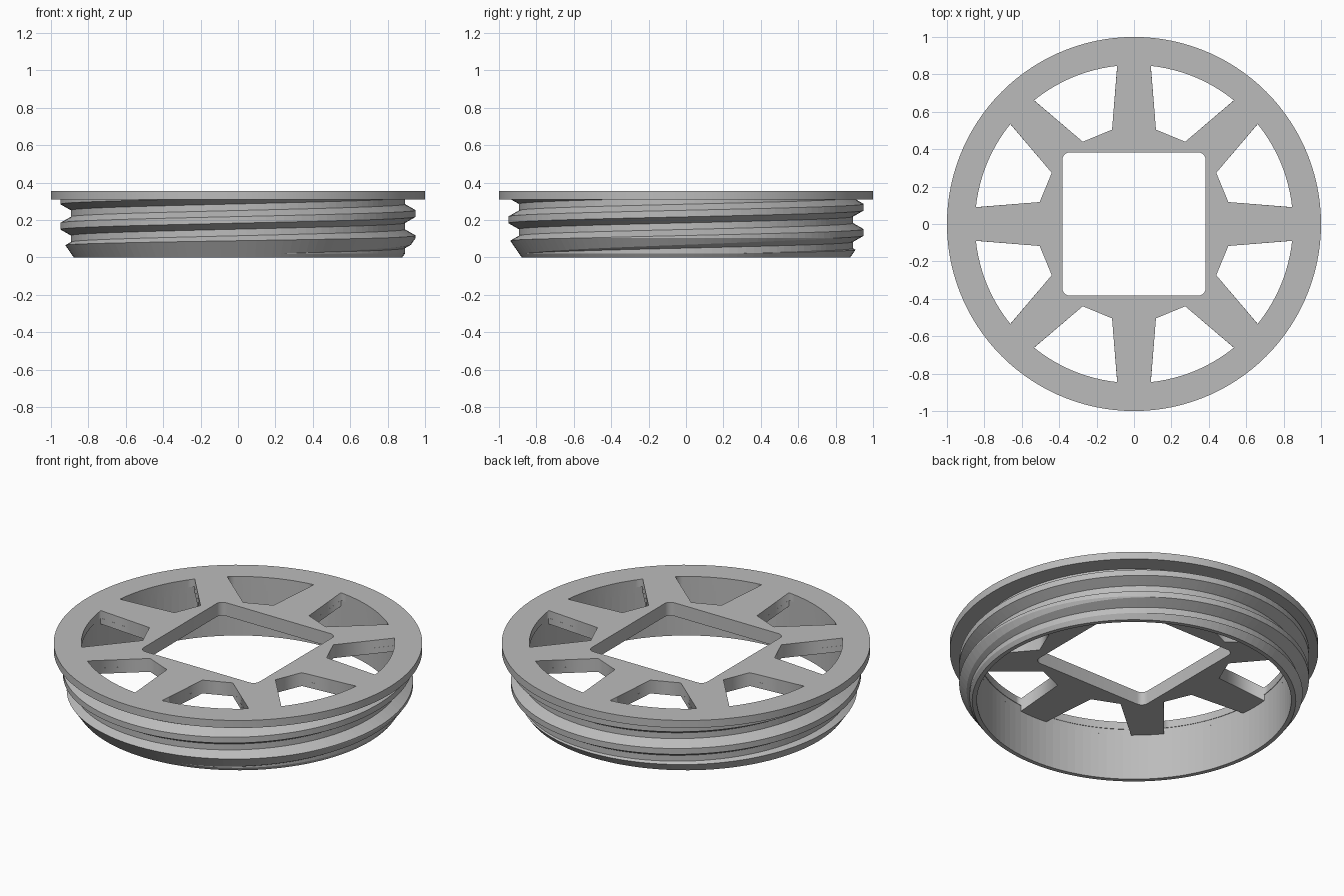
import bpy, bmesh
from math import cos, sin, pi, radians
from mathutils import Vector

cube = bpy.data.objects.get("Cube")
if cube:
    bpy.data.objects.remove(cube)

SEGMENTS = 120
TOP, FLANGE_BASE, WEB_BASE = 0.355, 0.31, 0.275
BORE = 0.853

grey = bpy.data.materials.new("plain_grey")
grey.use_nodes = True
grey.diffuse_color = (0.5, 0.5, 0.5, 1)
grey.node_tree.nodes["Principled BSDF"].inputs["Base Color"].default_value = (0.5, 0.5, 0.5, 1)


def polar(r, a):
    return Vector((r * cos(a), r * sin(a)))


def arc(r, start, end, steps):
    return [polar(r, start + (end - start) * i / steps) for i in range(steps + 1)]


def add_object(name, data):
    obj = bpy.data.objects.new(name, data)
    bpy.context.collection.objects.link(obj)
    data.materials.append(grey)
    return obj


def activate(obj):
    bpy.ops.object.select_all(action='DESELECT')
    obj.select_set(True)
    bpy.context.view_layer.objects.active = obj


def mesh_from(bm, name):
    bmesh.ops.recalc_face_normals(bm, faces=bm.faces)
    mesh = bpy.data.meshes.new(name)
    bm.to_mesh(mesh)
    bm.free()
    return add_object(name, mesh)


def loft(columns, close_profile=False):
    """Join neighbouring columns of points with quads."""
    bm = bmesh.new()
    grid = [[bm.verts.new(p) for p in col] for col in columns]
    rows = len(grid[0])
    for a, b in zip(grid, grid[1:]):
        for i in range(rows if close_profile else rows - 1):
            k = (i + 1) % rows
            bm.faces.new((a[i], b[i], b[k], a[k]))
    bmesh.ops.remove_doubles(bm, verts=bm.verts, dist=1e-5)
    return bm


def slab(name, outer_radius, window_radius, low, high):
    """Spoked disc with eight windows and a rounded square opening."""
    loops = [arc(outer_radius, 0, 2 * pi, SEGMENTS)[:-1]]
    square = []
    for q in range(4):
        turn = q * pi / 2
        corner = Vector((0.343, 0.343))
        for p in arc(0.04, 0, pi / 2, 6):
            v = corner + p
            square.append(Vector((v.x * cos(turn) - v.y * sin(turn),
                                  v.x * sin(turn) + v.y * cos(turn))))
        for middle in (22.5, 67.5):
            mid = turn + radians(middle)
            half_out, half_in = radians(16.45), radians(9.4)
            loops.append(arc(window_radius, mid - half_out, mid + half_out, 12)
                         + [polar(0.518, mid + half_in), polar(0.518, mid - half_in)])
    loops.append(square)
    curve = bpy.data.curves.new(name, 'CURVE')
    curve.dimensions = '2D'
    curve.fill_mode = 'BOTH'
    curve.extrude = (high - low) / 2
    for loop in loops:
        spline = curve.splines.new('POLY')
        spline.points.add(len(loop) - 1)
        for point, p in zip(spline.points, loop):
            point.co = (p.x, p.y, 0, 1)
        spline.use_cyclic_u = True
    obj = add_object(name, curve)
    obj.location.z = (low + high) / 2
    activate(obj)
    bpy.ops.object.convert(target='MESH')
    return bpy.context.view_layer.objects.active


# Flange and the thicker web below its spokes
slab("top_flange", 1.0, 0.85, FLANGE_BASE, TOP)
slab("spoke_web", 0.87, BORE, WEB_BASE, FLANGE_BASE)

# Helical thread, trimmed flat at both ends and capped
PITCH, CREST_Z = 0.135, 0.1
THREAD = [(-0.05, 0.893), (-0.0175, 0.95), (0.0175, 0.95), (0.05, 0.893)]
columns = []
for j in range(SEGMENTS + 1):
    angle = 2 * pi * j / SEGMENTS
    columns.append([(*polar(r, angle), CREST_Z + PITCH * (j / SEGMENTS + turn) + dz)
                    for turn in range(-4, 5) for dz, r in THREAD])
bm = loft(columns)
for z, normal in ((-0.05, (0, 0, -1)), (0.37, (0, 0, 1))):
    bmesh.ops.bisect_plane(bm, geom=bm.verts[:] + bm.edges[:] + bm.faces[:],
                           plane_co=(0, 0, z), plane_no=normal, clear_outer=True)
bmesh.ops.holes_fill(bm, edges=[e for e in bm.edges if e.is_boundary], sides=0)
thread = mesh_from(bm, "threaded_wall")

# Helper shell: bore, chamfered lower lip and height of the wall
SHELL = [(BORE, 0), (0.878, 0), (0.96, 0.119), (0.96, FLANGE_BASE), (BORE, FLANGE_BASE)]
shell = mesh_from(loft([[(*polar(r, 2 * pi * j / SEGMENTS), z) for r, z in SHELL]
                        for j in range(SEGMENTS + 1)], True), "wall_trim_helper")
shell.hide_render = True
trim = thread.modifiers.new("trim", 'BOOLEAN')
trim.operation = 'INTERSECT'
trim.solver = 'EXACT'
trim.object = shell
activate(thread)
bpy.ops.object.modifier_apply(modifier=trim.name)
bpy.data.objects.remove(shell)
